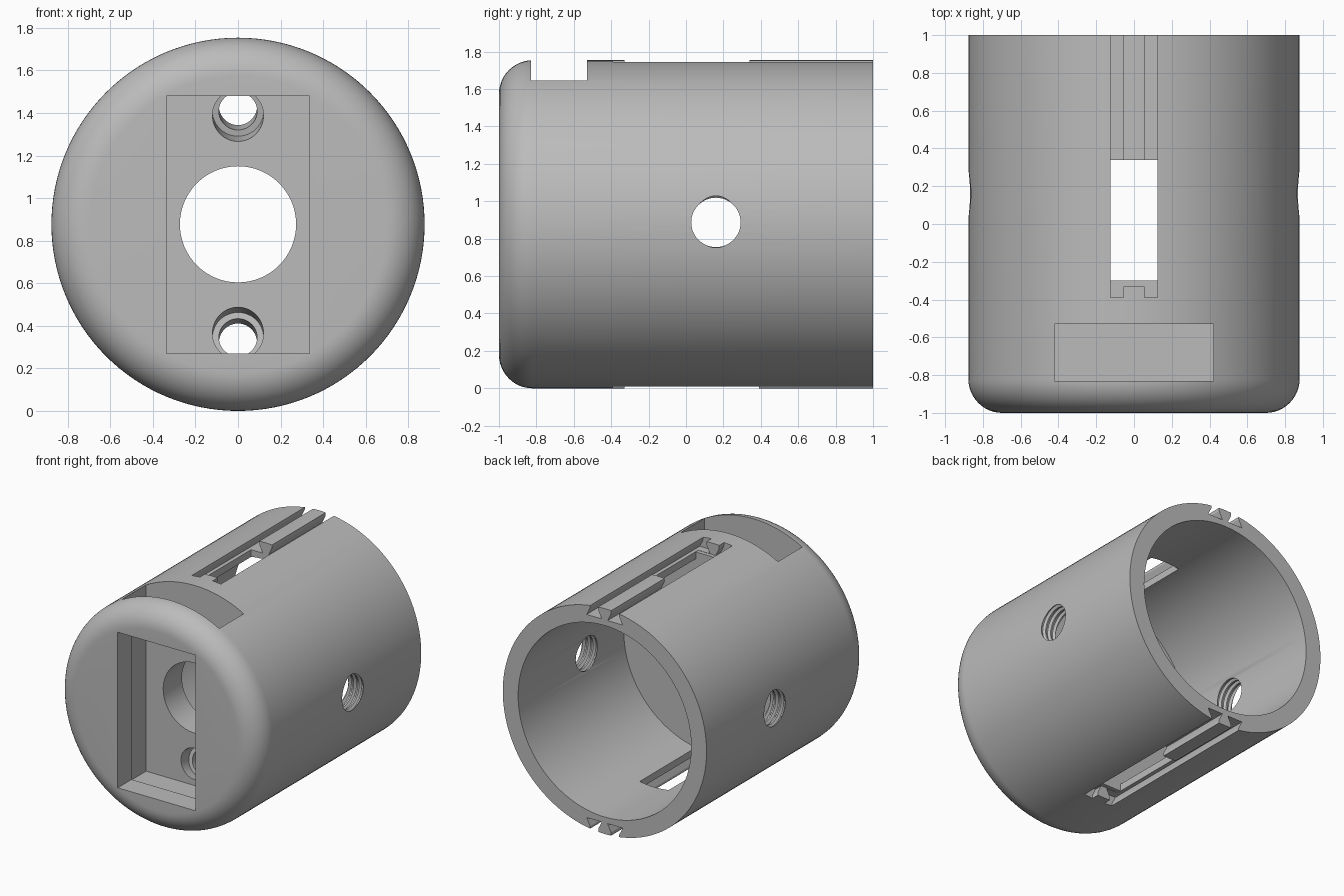
import bpy, bmesh, math
from mathutils import Matrix, Vector

if "Cube" in bpy.data.objects:
    bpy.data.objects.remove(bpy.data.objects["Cube"], do_unlink=True)

R = 0.877          # outer radius, also height of the axis
BORE = 0.745       # inner radius
AXIS = Matrix.Translation((0, 0, R))

grey = bpy.data.materials.new("plain grey")
grey.use_nodes = True
grey.diffuse_color = (0.5, 0.5, 0.5, 1)
grey.node_tree.nodes["Principled BSDF"].inputs["Base Color"].default_value = (0.5, 0.5, 0.5, 1)


def finish(name, bm, matrix):
    bmesh.ops.transform(bm, matrix=matrix, verts=bm.verts)
    bmesh.ops.recalc_face_normals(bm, faces=bm.faces)
    mesh = bpy.data.meshes.new(name)
    bm.to_mesh(mesh)
    bm.free()
    mesh.materials.append(grey)
    ob = bpy.data.objects.new(name, mesh)
    bpy.context.collection.objects.link(ob)
    return ob


def lathe(name, profile, matrix, steps):
    """Revolve (radius, height) points around z."""
    bm = bmesh.new()
    vs = [bm.verts.new((r, 0, h)) for r, h in profile]
    es = [bm.edges.new(pair) for pair in zip(vs, vs[1:])]
    bmesh.ops.spin(bm, geom=vs + es, axis=(0, 0, 1), cent=(0, 0, 0),
                   angle=math.tau, steps=steps)
    bmesh.ops.remove_doubles(bm, verts=bm.verts, dist=1e-5)
    bmesh.ops.dissolve_degenerate(bm, edges=bm.edges, dist=1e-6)
    return finish(name, bm, matrix)


def prism(name, outline, y0, y1, matrix=AXIS):
    """Extrude an (x, z) outline along y."""
    bm = bmesh.new()
    face = bm.faces.new([bm.verts.new((x, y0, z)) for x, z in outline])
    out = bmesh.ops.extrude_face_region(bm, geom=[face])
    moved = [v for v in out["geom"] if isinstance(v, bmesh.types.BMVert)]
    bmesh.ops.translate(bm, verts=moved, vec=(0, y1 - y0, 0))
    return finish(name, bm, matrix)


def box(name, x0, x1, y0, y1, z0, z1, matrix=AXIS):
    return prism(name, [(x0, z0), (x1, z0), (x1, z1), (x0, z1)], y0, y1, matrix)


# Cup-shaped body with a rounded front rim and an open back
F = 0.18
rim = [(R - F + F * math.sin(a), -1 + F - F * math.cos(a))
       for a in (math.pi / 2 * i / 12 for i in range(13))]
profile = [(0, -1)] + rim + [(R, 1), (BORE, 1), (BORE, -0.3), (0, -0.3)]
along_y = AXIS @ Matrix.Rotation(-math.pi / 2, 4, 'X')
body = lathe("housing", profile, along_y, 128)

cutters = []

# Front opening, and the wider slot behind it that opens at the top
cutters.append(box("front_opening", -0.335, 0.335, -1.1, -0.7, -0.607, 0.603))
cutters.append(box("plate_slot", -0.42, 0.42, -0.83, -0.53, -0.68, 1.0))

# Central passage
cutters.append(lathe("center_hole", [(0, -0.6), (0.273, -0.6), (0.273, -0.2), (0, -0.2)],
                     along_y, 64))

# Screw holes, stepped and leaning outwards
for side in (1, -1):
    lean = Vector((0, 1, 0.2 * side)).to_track_quat('Z', 'X').to_matrix().to_4x4()
    place = Matrix.Translation((0, -0.53, R + side * 0.512)) @ lean
    cutters.append(lathe("screw_hole", [(0, -0.12), (0.12, -0.12), (0.12, 0.1),
                                        (0.09, 0.1), (0.09, 0.4), (0, 0.4)], place, 48))

# Threaded side holes
thread = [(0, 0.6)]
for i in range(10):
    h = 0.6 + i * 0.045
    thread += [(0.132, h), (0.132, h + 0.012), (0.15, h + 0.024), (0.15, h + 0.033)]
thread += [(0.132, 1.05), (0, 1.05)]
for side in (1, -1):
    place = (Matrix.Translation((0, 0.16, R + 0.01))
             @ Matrix.Rotation(side * math.pi / 2, 4, 'Y'))
    cutters.append(lathe("side_hole", thread, place, 48))

# Undercut rail grooves with a window, above and below
groove = [(0.055, 1), (0.125, 1), (0.125, 0.85), (0.155, 0.79), (0.025, 0.79), (0.055, 0.85)]
for turn, window_end in ((0, 0.34), (math.pi, 0.39)):
    flip = AXIS @ Matrix.Rotation(turn, 4, 'Y')
    for side in (1, -1):
        cutters.append(prism("rail_groove", [(side * x, z) for x, z in groove],
                             -0.39, 1.1, flip))
    cutters.append(box("pocket", -0.125, 0.125, -0.33, -0.2, 0.788, 1.1, flip))
    cutters.append(box("window", -0.125, 0.125, -0.299, window_end, 0.6, 1.2, flip))

# Carve the body and discard the cutters
bpy.context.view_layer.objects.active = body
for cutter in cutters:
    cutter.hide_render = True
    mod = body.modifiers.new("cut", 'BOOLEAN')
    mod.operation = 'DIFFERENCE'
    mod.solver = 'EXACT'
    mod.object = cutter
    bpy.ops.object.modifier_apply(modifier=mod.name)
    bpy.data.objects.remove(cutter, do_unlink=True)

bpy.ops.object.select_all(action='DESELECT')
body.select_set(True)
bpy.ops.object.shade_smooth_by_angle(angle=math.radians(25))
